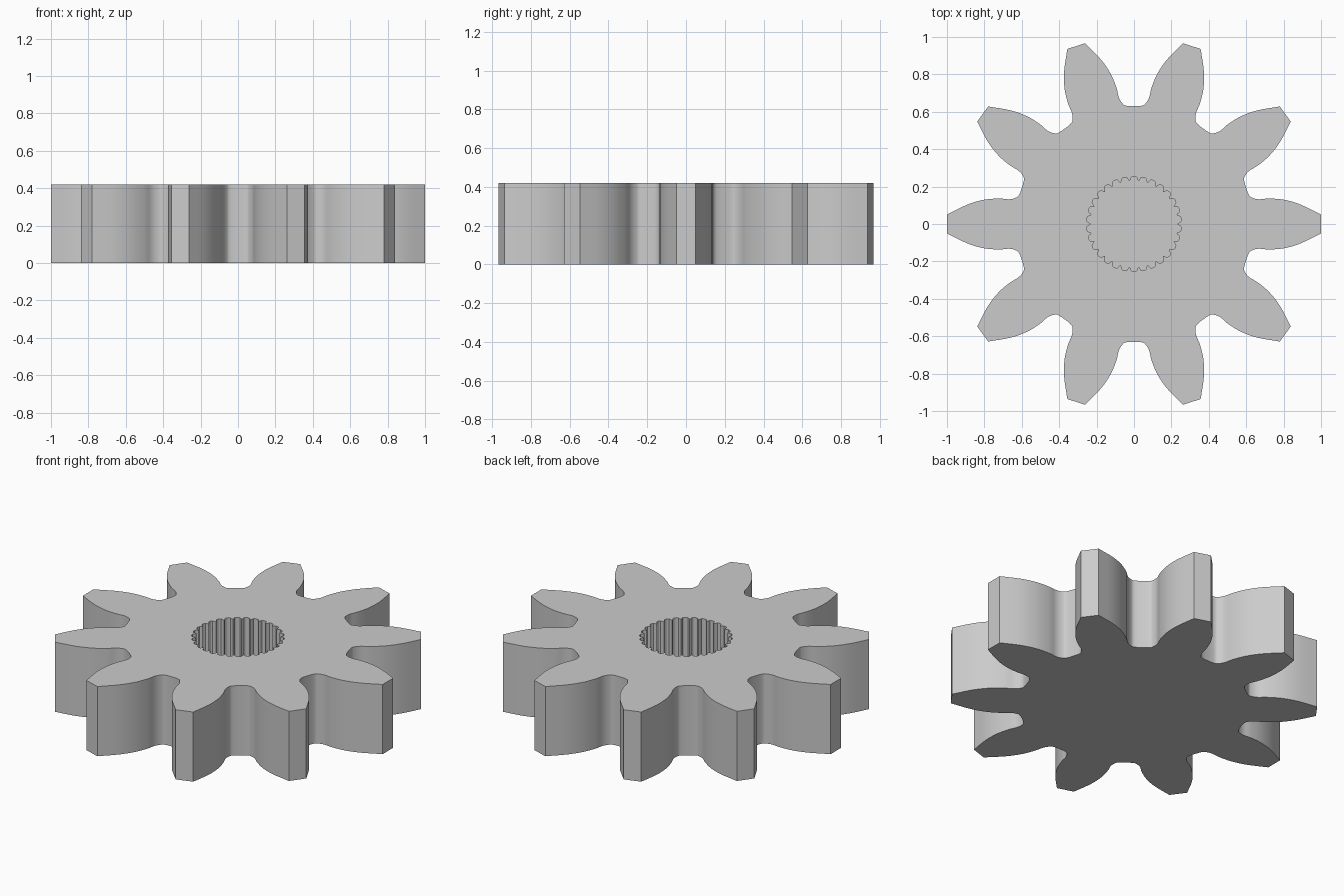
import bpy, bmesh, math
from mathutils import Vector

cube = bpy.data.objects.get("Cube")
if cube:
    bpy.data.objects.remove(cube, do_unlink=True)

TEETH, SPLINES = 10, 30
HEIGHT, FLOOR = 0.42, 0.03

# Grey metal
metal = bpy.data.materials.new("grey metal")
metal.use_nodes = True
grey = (0.6, 0.6, 0.6, 1)
metal.diffuse_color = grey
metal.node_tree.nodes["Principled BSDF"].inputs["Base Color"].default_value = grey


def turn(points, count):
    """Repeat a segment of points around the axis."""
    ring = []
    for i in range(count):
        a = math.tau * i / count
        c, s = math.cos(a), math.sin(a)
        ring += [(x * c - y * s, x * s + y * c) for x, y in points]
    return ring


def smooth_curve(points, steps=4):
    """Run a smooth curve through the points."""
    pts = [Vector(p) for p in points]
    pts = [2 * pts[0] - pts[1]] + pts + [2 * pts[-1] - pts[-2]]
    out = []
    for p0, p1, p2, p3 in zip(pts, pts[1:], pts[2:], pts[3:]):
        for k in range(steps):
            t = k / steps
            v = 0.5 * (2 * p1 + (p2 - p0) * t + (2 * p0 - 5 * p1 + 4 * p2 - p3) * t * t
                       + (3 * p1 - p0 - 3 * p2 + p3) * t ** 3)
            out.append((v.x, v.y))
    return out + [tuple(pts[-2])]


# One side of a tooth, from the tip to the middle of the gap
gap = math.pi / TEETH
flank = [(1, 0.05), (0.89, 0.104), (0.8, 0.13), (0.72, 0.136), (0.67, 0.132),
         (0.636, 0.139), (0.613, 0.158)]
mirror = lambda p: (p[0] * math.cos(2 * gap) + p[1] * math.sin(2 * gap),
                    p[0] * math.sin(2 * gap) - p[1] * math.cos(2 * gap))
valley = smooth_curve(flank + [mirror(p) for p in reversed(flank)])
gear_outline = turn(valley, TEETH)

# One bore groove and the narrow ridge beside it
pitch = math.tau / SPLINES
groove = [(0.232, 0.0), (0.236, 0.1), (0.25, 0.22), (0.254, 0.4),
          (0.254, 0.6), (0.25, 0.78), (0.236, 0.9)]
bore_outline = turn([(r * math.cos(f * pitch), r * math.sin(f * pitch))
                     for r, f in groove], SPLINES)

bm = bmesh.new()


def loop(points, z):
    verts = [bm.verts.new((x, y, z)) for x, y in points]
    edges = [bm.edges.new((a, b)) for a, b in zip(verts, verts[1:] + verts[:1])]
    return verts, edges


def wall(low, high, inward=False):
    n = len(low)
    for i in range(n):
        j = (i + 1) % n
        quad = [low[i], low[j], high[j], high[i]]
        bm.faces.new(quad[::-1] if inward else quad)


# Toothed rim, blind splined bore, and end faces
rim_low, _ = loop(gear_outline, 0)
rim_high, rim_edges = loop(gear_outline, HEIGHT)
bore_low, _ = loop(bore_outline, FLOOR)
bore_high, bore_edges = loop(bore_outline, HEIGHT)
wall(rim_low, rim_high)
wall(bore_low, bore_high, inward=True)
bm.faces.new(rim_low[::-1])
bm.faces.new(bore_low)
bmesh.ops.triangle_fill(bm, use_beauty=True, use_dissolve=False,
                        edges=rim_edges + bore_edges, normal=(0, 0, 1))
bmesh.ops.recalc_face_normals(bm, faces=bm.faces)

mesh = bpy.data.meshes.new("spur_gear")
bm.to_mesh(mesh)
bm.free()
mesh.materials.append(metal)
gear = bpy.data.objects.new("spur_gear", mesh)
bpy.context.collection.objects.link(gear)
bpy.context.view_layer.objects.active = gear
gear.select_set(True)
bpy.ops.object.shade_smooth_by_angle(angle=math.radians(25))
